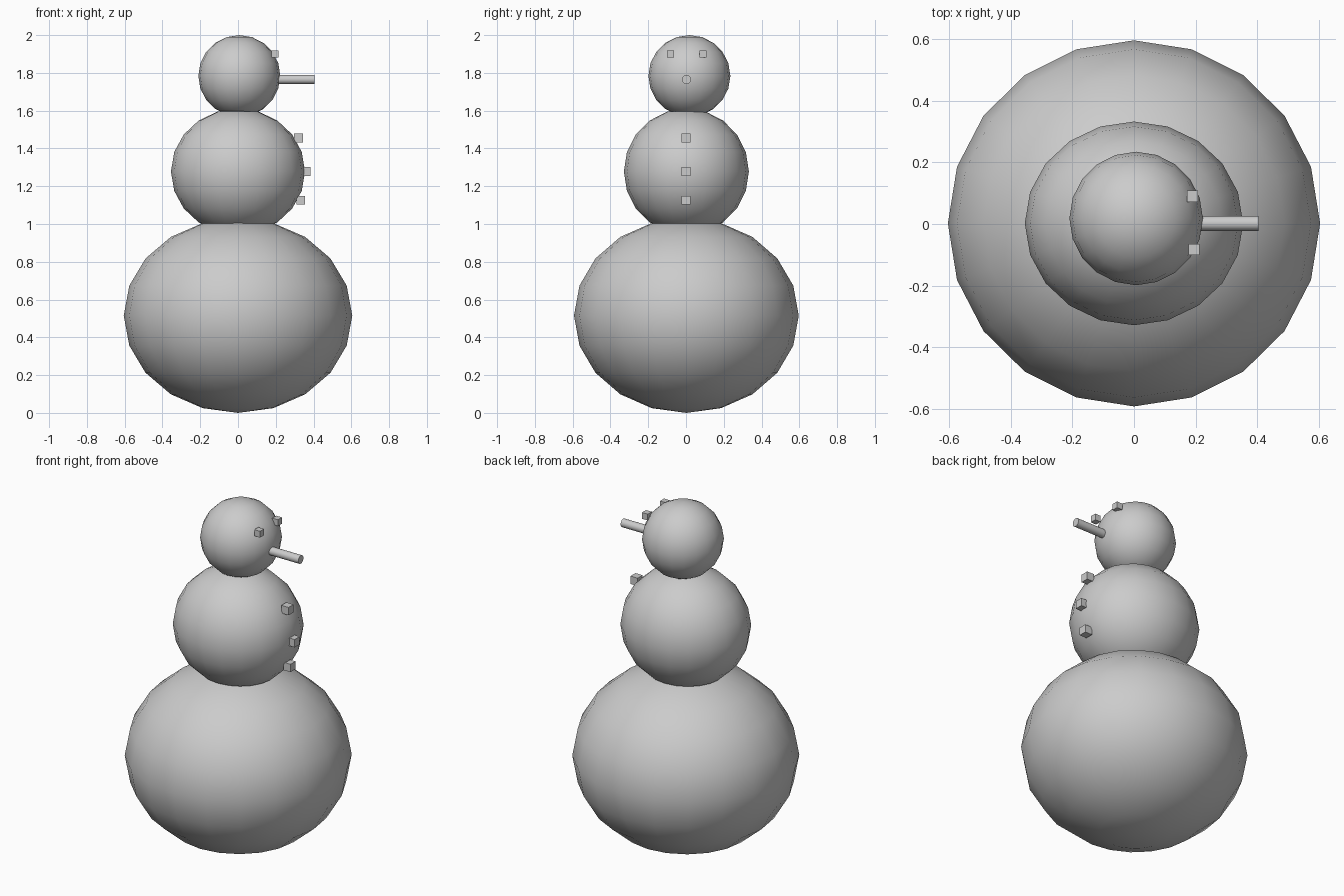
import bpy
from math import pi

cube = bpy.data.objects.get("Cube")
if cube:
    bpy.data.objects.remove(cube, do_unlink=True)

grey = bpy.data.materials.new("plain_grey")
grey.use_nodes = True
GREY = (0.6, 0.6, 0.6, 1)
grey.diffuse_color = GREY
grey.node_tree.nodes["Principled BSDF"].inputs["Base Color"].default_value = GREY


def finish(name, smooth=False):
    ob = bpy.context.object
    ob.name = name
    ob.data.materials.append(grey)
    bpy.ops.object.transform_apply(location=False, rotation=True, scale=True)
    if smooth:
        bpy.ops.object.shade_smooth_by_angle(angle=pi / 4)
    return ob


def ball(name, centre, radii):
    bpy.ops.mesh.primitive_uv_sphere_add(segments=20, ring_count=10, radius=1, location=centre)
    bpy.context.object.scale = radii
    finish(name, smooth=True)


def block(name, centre, size):
    bpy.ops.mesh.primitive_cube_add(size=size, location=centre)
    finish(name)


# Stacked snowballs
ball("lower_body", (0, 0.002, 0.515), (0.605, 0.595, 0.515))
ball("upper_body", (0, 0.002, 1.278), (0.355, 0.331, 0.333))
ball("head", (0.007, 0.018, 1.784), (0.217, 0.217, 0.216))

# Nose stick
bpy.ops.mesh.primitive_cylinder_add(vertices=20, radius=0.024, depth=0.25,
                                    location=(0.28, 0.002, 1.765), rotation=(0, pi / 2, 0))
finish("nose", smooth=True)

# Eyes
block("left_eye", (0.19, 0.09, 1.9), 0.037)
block("right_eye", (0.195, -0.083, 1.9), 0.037)

# Buttons down the chest
for name, x, z in (("top", 0.32, 1.455), ("middle", 0.36, 1.278), ("bottom", 0.333, 1.126)):
    block(name + "_button", (x, 0, z), 0.046)
